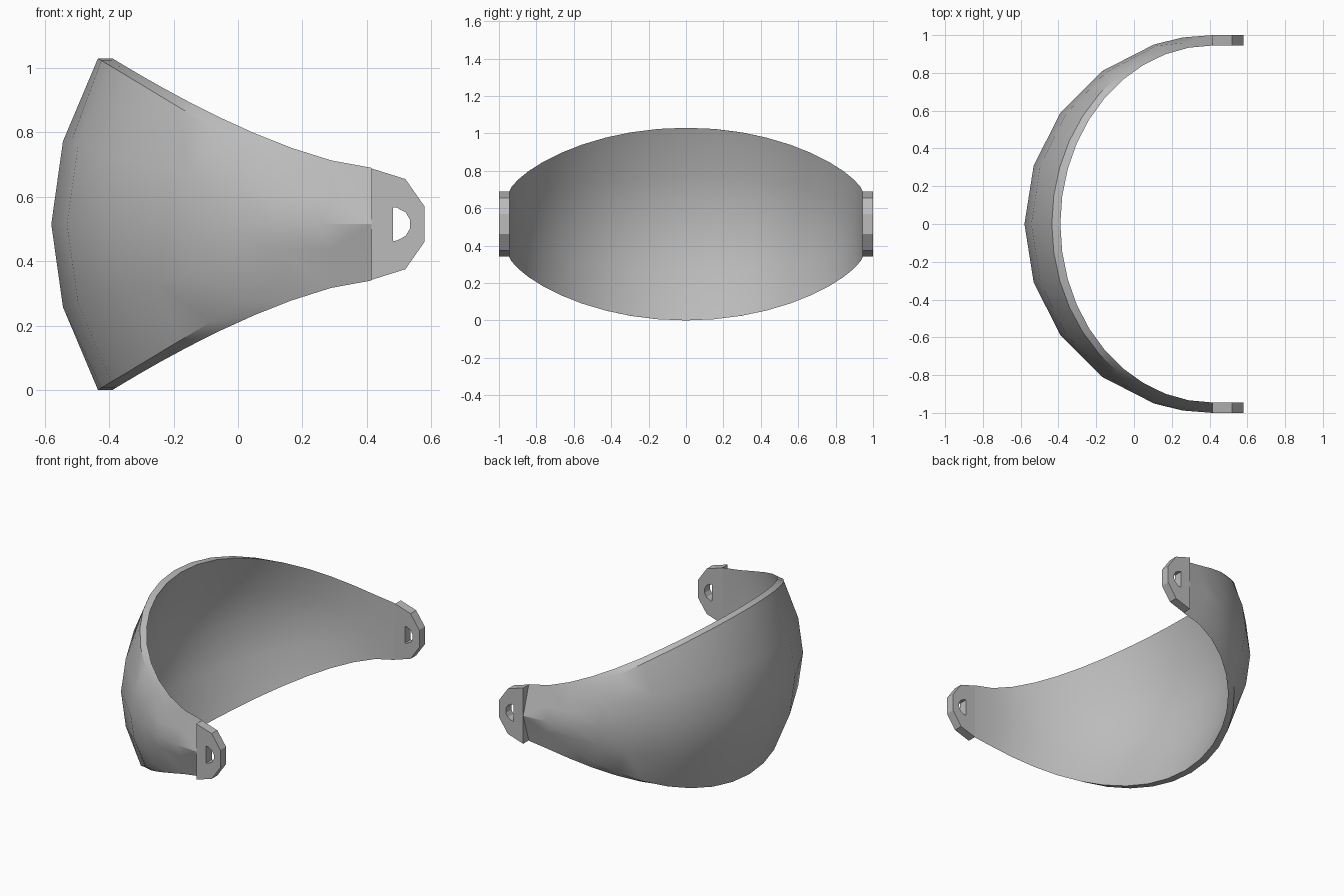
import bpy, bmesh, math
from mathutils import Vector

cube = bpy.data.objects.get("Cube")
if cube:
    bpy.data.objects.remove(cube, do_unlink=True)

MID = 0.515      # height of the symmetry plane
END_X = 0.415    # where the shell meets the tabs
ROWS = (-1, -0.5, 0, 0.5, 1)
LAST = 10        # stations on each side of the centre

grey = bpy.data.materials.new("plain_grey")
grey.use_nodes = True
grey.diffuse_color = (0.5, 0.5, 0.5, 1)
grey.node_tree.nodes["Principled BSDF"].inputs["Base Color"].default_value = (0.5, 0.5, 0.5, 1)


def finish(bm, name):
    bmesh.ops.recalc_face_normals(bm, faces=bm.faces)
    mesh = bpy.data.meshes.new(name)
    bm.to_mesh(mesh)
    bm.free()
    mesh.materials.append(grey)
    obj = bpy.data.objects.new(name, mesh)
    bpy.context.collection.objects.link(obj)
    return obj


def inner(k, f):
    a = math.radians(9 * k)
    c = max(math.cos(a), 0)
    half = 0.175 + 0.34 * c ** 1.45
    return Vector((END_X - (0.945 - 0.14 * f * f) * c, 0.945 * math.sin(a), MID + f * half))


def outer_curve(k, f):
    a = math.radians(9 * k)
    c = max(math.cos(a), 0)
    half = 0.515 - 0.513 * (1 - c)
    return Vector((END_X - (0.995 - 0.145 * f * f) * c,
                   (1 - 0.03 * f * f) * math.sin(a), MID + f * half))


def outer(k, f):
    side = 1 if k > 0 else -1
    tip = Vector((END_X, side, MID))
    # ends taper to a ridge point beside each tab
    if abs(k) >= LAST - 1:
        if abs(f) == 1:
            return inner(k, f)
        if abs(k) == LAST:
            return tip
        if f:
            return (outer_curve(side * 8, math.copysign(1, f)) + tip) / 2
        return outer_curve(k, f)
    # broad flat panels between even stations, smooth rim
    if k % 2 and abs(f) < 1:
        return (outer_curve(k - 1, f) + outer_curve(k + 1, f)) / 2
    return outer_curve(k, f)


# curved visor shell: closed cross-sections joined along the arc
bm = bmesh.new()
rings = []
for k in range(-LAST, LAST + 1):
    loop = [outer(k, f) for f in ROWS] + [inner(k, f) for f in reversed(ROWS)]
    rings.append([bm.verts.new(p) for p in loop])
count = len(rings[0])
for a, b in zip(rings, rings[1:]):
    for i in range(count):
        j = (i + 1) % count
        bm.faces.new((a[i], a[j], b[j], b[i]))
for ring in (rings[0], rings[-1]):
    bm.faces.new(ring)
bmesh.ops.remove_doubles(bm, verts=bm.verts, dist=0.0005)
shell = finish(bm, "visor_shell")
bpy.ops.object.select_all(action="DESELECT")
shell.select_set(True)
bpy.context.view_layer.objects.active = shell
bpy.ops.object.shade_smooth_by_angle(angle=math.radians(30))

# hinge tabs: chamfered plate with a half-round hole, mirrored
half_outline = [(END_X, 0.173), (0.52, 0.14), (0.58, 0.054)]
outline = half_outline + [(x, -z) for x, z in reversed(half_outline)]
hole = [(0.482, 0.052)]
for deg in (80, 45, 15, -15, -45, -80):
    r = math.radians(deg)
    hole.append((0.484 + 0.052 * math.cos(r), 0.052 * math.sin(r)))
hole.append((0.482, -0.052))

bm = bmesh.new()
edges = []
for loop in (outline, hole):
    verts = [bm.verts.new((x, 0.945, MID + z)) for x, z in loop]
    edges += [bm.edges.new((v, verts[i - 1])) for i, v in enumerate(verts)]
bmesh.ops.triangle_fill(bm, edges=edges, use_beauty=True, normal=(0, 1, 0))
plate = bmesh.ops.extrude_face_region(bm, geom=bm.faces[:], use_keep_orig=True)
moved = [v for v in plate["geom"] if isinstance(v, bmesh.types.BMVert)]
bmesh.ops.translate(bm, verts=moved, vec=(0, 0.055, 0))
tabs = finish(bm, "hinge_tabs")
mirror = tabs.modifiers.new("Mirror", "MIRROR")
mirror.use_axis = (False, True, False)
